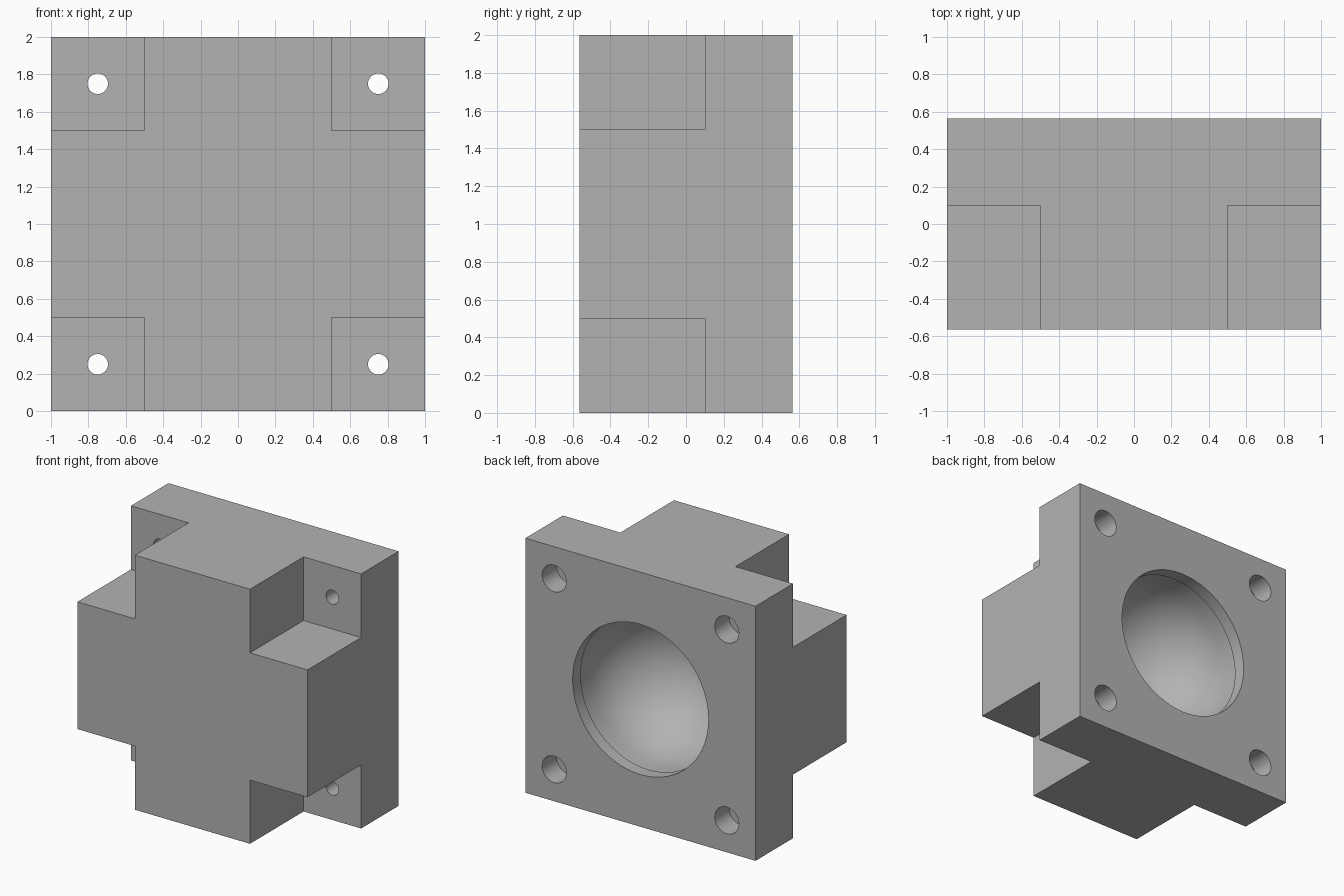
import bpy, bmesh
from math import pi, sin, cos, radians

old = bpy.data.objects.get("Cube")
if old:
    bpy.data.objects.remove(old)

BACK, STEP, FRONT = 0.565, 0.10, -0.565
MID_Z = 1.0

grey = bpy.data.materials.new("plain_grey")
grey.use_nodes = True
grey.diffuse_color = (0.45, 0.45, 0.45, 1)
grey.node_tree.nodes["Principled BSDF"].inputs["Base Color"].default_value = (0.45, 0.45, 0.45, 1)


def make_object(name, bm):
    bmesh.ops.recalc_face_normals(bm, faces=bm.faces)
    mesh = bpy.data.meshes.new(name)
    bm.to_mesh(mesh)
    bm.free()
    mesh.materials.append(grey)
    obj = bpy.data.objects.new(name, mesh)
    bpy.context.collection.objects.link(obj)
    return obj


def extrude_outline(bm, outline, y0, y1):
    """Extrude an x/z outline from y0 to y1."""
    face = bm.faces.new([bm.verts.new((x, y0, z + MID_Z)) for x, z in outline])
    new = bmesh.ops.extrude_face_region(bm, geom=[face])["geom"]
    verts = [v for v in new if isinstance(v, bmesh.types.BMVert)]
    bmesh.ops.translate(bm, verts=verts, vec=(0, y1 - y0, 0))


def lathe_cutter(name, profile, x, z, segments):
    """Spin a (radius, y) profile around a front-to-back axis."""
    bm = bmesh.new()
    verts = [bm.verts.new((x + r, y, z)) for r, y in profile]
    edges = [bm.edges.new(pair) for pair in zip(verts, verts[1:])]
    bmesh.ops.spin(bm, geom=verts + edges, cent=(x, 0, z), axis=(0, 1, 0),
                   angle=2 * pi, steps=segments)
    bmesh.ops.remove_doubles(bm, verts=bm.verts, dist=0.0005)
    obj = make_object(name, bm)
    obj.hide_render = True
    return obj


def cut(body, cutter):
    mod = body.modifiers.new(cutter.name, "BOOLEAN")
    mod.operation = "DIFFERENCE"
    mod.solver = "EXACT"
    mod.object = cutter
    bpy.context.view_layer.objects.active = body
    bpy.ops.object.modifier_apply(modifier=mod.name)
    bpy.data.objects.remove(cutter)


# Square flange with a cross-shaped block in front of it
bm = bmesh.new()
extrude_outline(bm, [(-1, -1), (1, -1), (1, 1), (-1, 1)], STEP, BACK)
body = make_object("flanged_housing", bm)

a, b = 0.5, 1.0
bm = bmesh.new()
extrude_outline(bm, [(-a, -b), (a, -b), (a, -a), (b, -a), (b, a), (a, a),
                     (a, b), (-a, b), (-a, a), (-b, a), (-b, -a), (-a, -a)], FRONT, STEP)
cross = make_object("cross_block", bm)
join = body.modifiers.new("join", "BOOLEAN")
join.operation = "UNION"
join.solver = "EXACT"
join.object = cross
bpy.context.view_layer.objects.active = body
bpy.ops.object.modifier_apply(modifier=join.name)
bpy.data.objects.remove(cross)

# Round socket in the back: short lip, then a bore with a domed end
lip, bore, dome_y = 0.59, 0.61, BACK - 0.22
profile = [(0, BACK + 0.1), (lip, BACK + 0.1), (lip, BACK - 0.1), (bore, BACK - 0.1)]
profile += [(bore * cos(t), dome_y - bore * sin(t))
            for t in (radians(90) * i / 16 for i in range(17))]
cut(body, lathe_cutter("socket_cutter", profile, 0, MID_Z, 64))

# Counterbored bolt holes in the four corners
for x in (-0.75, 0.75):
    for z in (-0.75, 0.75):
        profile = [(0, BACK + 0.1), (0.105, BACK + 0.1), (0.105, BACK - 0.18),
                   (0.055, BACK - 0.18), (0.055, STEP - 0.1), (0, STEP - 0.1)]
        cut(body, lathe_cutter("bolt_hole_cutter", profile, x, MID_Z + z, 32))

# Smooth round walls, crisp edges
bpy.ops.object.select_all(action="DESELECT")
body.select_set(True)
bpy.context.view_layer.objects.active = body
bpy.ops.object.shade_smooth_by_angle(angle=radians(30))
